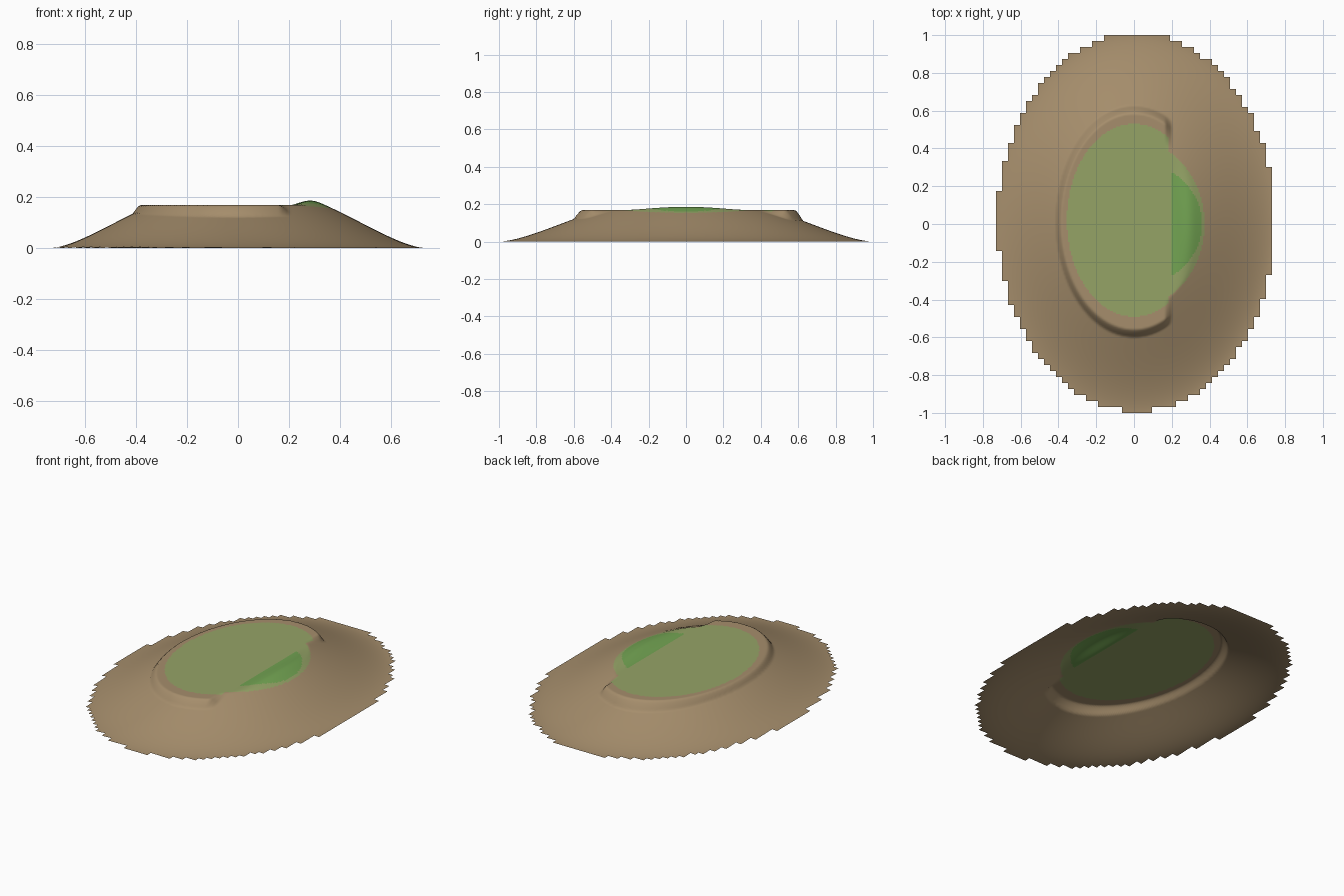
import bpy, bmesh, math

if "Cube" in bpy.data.objects:
    bpy.data.objects.remove(bpy.data.objects["Cube"])

# Footprint is a stepped ellipse of coarse cells; each cell is split finer
COLS, ROWS, SPLIT = 46, 63, 4
STEP = 2 / ROWS
HALF_X, HALF_Y = 0.735, 1.0
PLATEAU = 0.168


def make_material(name, color):
    mat = bpy.data.materials.new(name)
    mat.use_nodes = True
    mat.diffuse_color = (*color, 1)
    bsdf = mat.node_tree.nodes["Principled BSDF"]
    bsdf.inputs["Base Color"].default_value = (*color, 1)
    bsdf.inputs["Roughness"].default_value = 0.9
    return mat


def ellipse(x, y, a, b, cx=0.0, cy=0.0):
    return math.hypot((x - cx) / a, (y - cy) / b)


def ramp(v, lo, hi):
    return min(1.0, max(0.0, (v - lo) / (hi - lo)))


def height(x, y):
    # Rounded hill that flares out at the foot
    r = ellipse(x, y, HALF_X, HALF_Y)
    hill = 0.252 * max(0.0, 1 - r * r) ** 1.65
    if hill > PLATEAU:
        # Crown is cut level, except for the knoll on the left side
        t = ramp(x, 0.2, 0.33)
        return PLATEAU + (hill - PLATEAU) * t * t * (3 - 2 * t)
    # Level ground is built out to a steep bank
    bank = 1 - ramp(ellipse(x, y, 0.385, 0.572, 0, 0.013), 1.0, 1.07)
    end = 1 - ramp(x, 0.165, 0.2)
    return hill + (PLATEAU - hill) * bank * end


def ground_cover(x, y):
    if x > 0.2 and ellipse(x, y, 0.36, 0.33) < 1:
        return 2
    if x > 0.185:
        return 1 if ellipse(x, y, 0.373, 0.44) < 1 else 0
    return 1 if ellipse(x, y, 0.355, 0.51, 0, 0.02) < 1 else 0


def outside(x, y):
    # Test the centre of the coarse cell that holds this point
    cx = (math.floor(x / STEP + COLS / 2) + 0.5 - COLS / 2) * STEP
    cy = (math.floor(y / STEP + ROWS / 2) + 0.5 - ROWS / 2) * STEP
    return ellipse(cx, cy, HALF_X, HALF_Y, 0.012, 0.01) > 1


# Hill surface, an open sheet
bm = bmesh.new()
bmesh.ops.create_grid(bm, x_segments=COLS * SPLIT, y_segments=ROWS * SPLIT, size=1)
bmesh.ops.scale(bm, vec=(COLS * STEP / 2, 1, 1), verts=bm.verts)
spare = [f for f in bm.faces if outside(*f.calc_center_median().xy)]
bmesh.ops.delete(bm, geom=spare, context='FACES')
for v in bm.verts:
    v.co.z = height(v.co.x, v.co.y)
for f in bm.faces:
    f.smooth = True
    f.material_index = ground_cover(*f.calc_center_median().xy)

mesh = bpy.data.meshes.new("hill")
bm.to_mesh(mesh)
bm.free()
for name, color in (("brown earth", (0.38, 0.27, 0.15)),
                    ("pale grass", (0.30, 0.37, 0.134)),
                    ("green grass", (0.17, 0.37, 0.085))):
    mesh.materials.append(make_material(name, color))
bpy.context.collection.objects.link(bpy.data.objects.new("hill", mesh))
